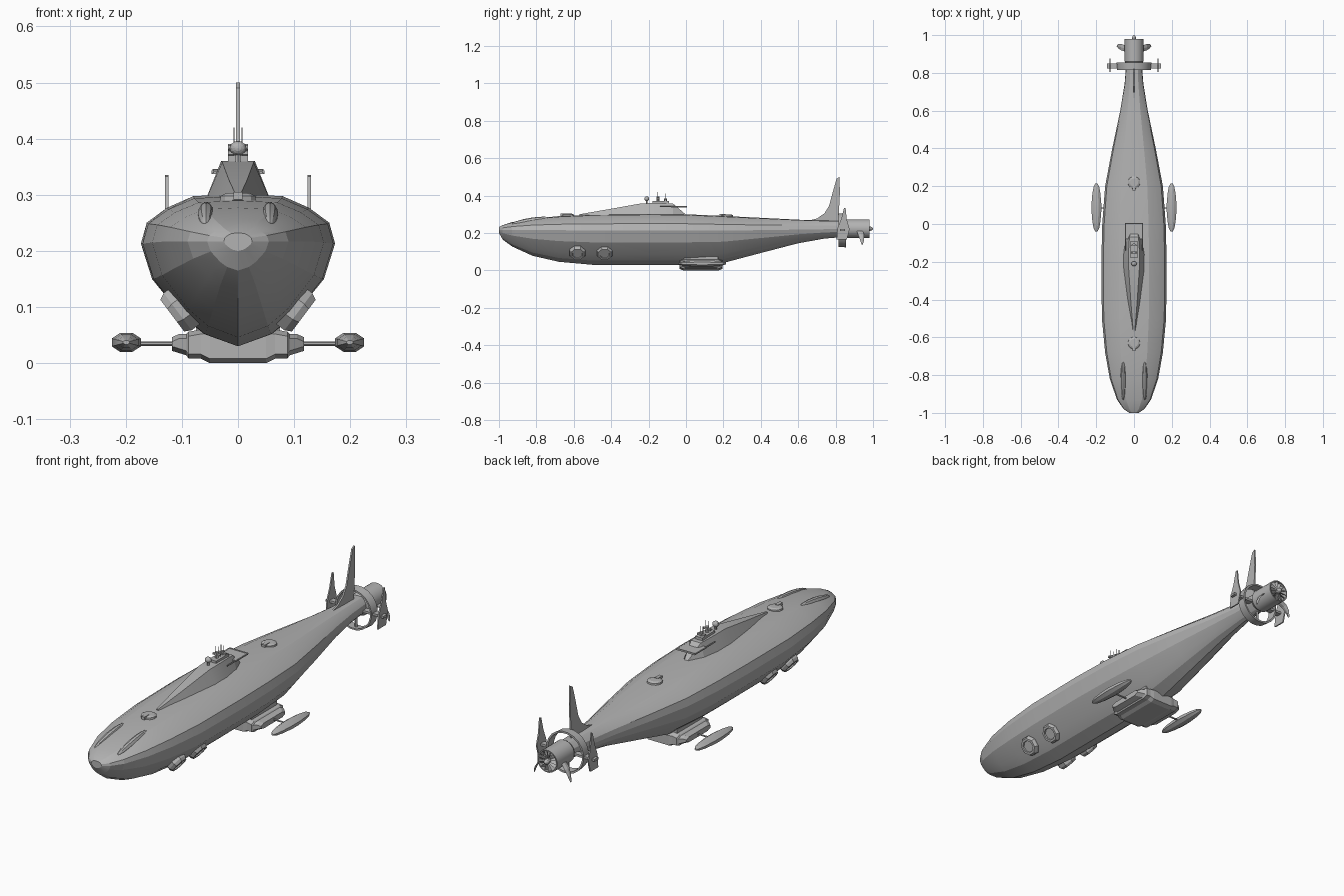
import bpy, bmesh, math
from mathutils import Vector, Matrix

cube = bpy.data.objects.get("Cube")
if cube:
    bpy.data.objects.remove(cube)

grey = bpy.data.materials.new("hull grey")
grey.use_nodes = True
grey.diffuse_color = (0.45, 0.45, 0.45, 1)
grey.node_tree.nodes["Principled BSDF"].inputs["Base Color"].default_value = (0.45, 0.45, 0.45, 1)


def finish(name, bm, matrix=None, smooth=None):
    if matrix:
        bm.transform(matrix)
    bmesh.ops.recalc_face_normals(bm, faces=bm.faces)
    mesh = bpy.data.meshes.new(name)
    bm.to_mesh(mesh)
    bm.free()
    mesh.materials.append(grey)
    ob = bpy.data.objects.new(name, mesh)
    bpy.context.collection.objects.link(ob)
    if smooth:
        bpy.ops.object.select_all(action='DESELECT')
        ob.select_set(True)
        bpy.context.view_layer.objects.active = ob
        bpy.ops.object.shade_smooth_by_angle(angle=math.radians(smooth))
    return ob


def loft(name, rings, matrix=None, smooth=None, closed=False):
    """Skin closed rings of points; closed joins the last ring to the first."""
    bm = bmesh.new()
    vs = [[bm.verts.new(p) for p in r] for r in rings]
    n = len(vs[0])
    pairs = list(zip(vs, vs[1:]))
    if closed:
        pairs.append((vs[-1], vs[0]))
    else:
        bm.faces.new(vs[0])
        bm.faces.new(vs[-1])
    for a, b in pairs:
        for i in range(n):
            j = (i + 1) % n
            bm.faces.new((a[i], a[j], b[j], b[i]))
    return finish(name, bm, matrix, smooth)


def lathe(name, profile, sides, matrix, smooth=None, closed=False):
    """Turn (radius, height) pairs about local z."""
    turns = [math.tau * (i + 0.5) / sides for i in range(sides)]
    rings = [[(r * math.cos(t), r * math.sin(t), h) for t in turns] for r, h in profile]
    return loft(name, rings, matrix, smooth, closed)


def box(name, x, y, z):
    rings = [[(x[0], y[0], h), (x[1], y[0], h), (x[1], y[1], h), (x[0], y[1], h)] for h in z]
    return loft(name, rings)


def rod(name, a, b, r, sides=6):
    a, b = Vector(a), Vector(b)
    m = Matrix.Translation(a) @ (b - a).to_track_quat('Z', 'Y').to_matrix().to_4x4()
    return lathe(name, [(r, 0), (r, (b - a).length)], sides, m)


def ball(name, centre, size, segs=12, rings=8, tilt=0, smooth=None):
    bm = bmesh.new()
    bmesh.ops.create_uvsphere(bm, u_segments=segs, v_segments=rings, radius=1)
    bm.transform(Matrix.Rotation(math.pi / 2, 4, 'X'))
    m = Matrix.Translation(centre) @ Matrix.Rotation(tilt, 4, 'X') @ Matrix.Diagonal((*size, 1))
    return finish(name, bm, m, smooth)


def fin(name, outline, x, t):
    """Flat fin from a (y, z) outline."""
    return loft(name, [[(x + s * t / 2, y, z) for y, z in outline] for s in (-1, 1)])


def along_y(y, z):
    return Matrix.Translation((0, y, z)) @ Matrix.Rotation(-math.pi / 2, 4, 'X')


# Hull: one section shape scaled at stations of (y, half width, top, widest, bottom)
section = [(0, 1), (0.46, 0.95), (0.73, 0.72), (0.94, 0.42), (1, 0),
           (0.885, -0.345), (0.58, -0.7), (0.35, -0.88), (0, -1)]
stations = [(-1, 0.025, 0.232, 0.217, 0.2), (-0.98, 0.055, 0.242, 0.217, 0.165),
            (-0.93, 0.09, 0.258, 0.217, 0.128), (-0.82, 0.128, 0.277, 0.217, 0.078),
            (-0.68, 0.153, 0.29, 0.215, 0.046), (-0.5, 0.17, 0.298, 0.213, 0.03),
            (-0.2, 0.173, 0.302, 0.213, 0.03), (0.0, 0.168, 0.3, 0.213, 0.03),
            (0.2, 0.153, 0.291, 0.213, 0.04), (0.4, 0.115, 0.281, 0.215, 0.093),
            (0.6, 0.073, 0.271, 0.218, 0.145), (0.74, 0.05, 0.266, 0.22, 0.17),
            (0.86, 0.04, 0.265, 0.222, 0.18)]
hull = []
for y, w, top, mid, low in stations:
    half = [(u * w, y, mid + v * (top - mid if v > 0 else mid - low)) for u, v in section]
    hull.append(half + [(-x, y, z) for x, y, z in half[-2:0:-1]])
loft("hull", hull, smooth=15)

# Sail: stations of (y, base half width, top half width, top height)
sail = []
for y, b, t, h in [(-0.57, 0.008, 0.004, 0.3), (-0.42, 0.036, 0.016, 0.326),
                   (-0.24, 0.06, 0.028, 0.358), (-0.16, 0.06, 0.03, 0.36),
                   (-0.07, 0.045, 0.024, 0.357), (0.0, 0.018, 0.008, 0.298)]:
    sail.append([(-b, y, 0.285), (-t, y, h), (t, y, h), (b, y, 0.285)])
loft("sail", sail, smooth=15)

# Bridge platform with raised rim
box("bridge_platform", (-0.047, 0.047), (-0.08, 0.005), (0.337, 0.342))
for s in (-1, 1):
    rod("platform_rail", (s * 0.045, -0.14, 0.341), (s * 0.045, 0.005, 0.341), 0.003)
rod("platform_back_rail", (-0.045, 0.003, 0.343), (0.045, 0.003, 0.343), 0.003)

# Deck instruments and masts
rod("lookout_post", (0, -0.21, 0.355), (0, -0.21, 0.375), 0.005)
ball("lookout_ball", (0, -0.21, 0.383), (0.015, 0.013, 0.013))
box("mast_base", (-0.018, 0.018), (-0.18, -0.09), (0.357, 0.37))
for y, h in [(-0.15, 0.395), (-0.11, 0.385)]:
    rod("periscope", (0, y, 0.36), (0, y, h), 0.008, 8)
    rod("periscope_arm", (-0.018, y, h - 0.01), (0.018, y, h - 0.01), 0.006)
    for s in (-1, 1):
        rod("aerial", (s * 0.007, y, 0.36), (s * 0.007, y, h + 0.025), 0.0012)

# Round deck hatches with a small hinge block
for y, z in [(-0.63, 0.292), (0.22, 0.289)]:
    lathe("deck_hatch", [(0.034, -0.012), (0.032, 0.006), (0.022, 0.011)], 12,
          Matrix.Translation((0, y, z)))
    box("hatch_hinge", (-0.008, 0.008), (y - 0.042, y - 0.01), (z, z + 0.013))

for s in (-1, 1):
    # Bow blisters
    ball("bow_blister", (s * 0.057, -0.83, 0.263), (0.015, 0.105, 0.018), 10, 8, 0.16, 30)

    # Octagonal side ports on the lower hull
    for y in (-0.58, -0.435):
        m = Matrix.Translation((s * 0.098, y, 0.099)) @ Vector((s * 0.8, 0, -0.6)).to_track_quat('Z', 'Y').to_matrix().to_4x4()
        lathe("side_port", [(0.045, -0.03), (0.045, 0.012), (0.038, 0.024), (0.028, 0.024),
                            (0.026, 0.018)], 8, m)

    # Outrigger floats
    rod("float_strut", (s * 0.1, 0.085, 0.035), (s * 0.2, 0.085, 0.035), 0.004)
    lathe("outrigger_float", [(0.006, -0.128), (0.016, -0.11), (0.023, -0.075), (0.028, -0.02),
                              (0.028, 0.02), (0.023, 0.075), (0.016, 0.11), (0.006, 0.128)], 8,
          along_y(0.087, 0.037) @ Matrix.Translation((s * 0.199, 0, 0)) @ Matrix.Diagonal((1, 0.66, 1, 1)), 30)

# Stepped keel module, thinning towards both sides
keel = []
for x, y, low, high in [(0.118, 0.085, 0.022, 0.046), (0.105, 0.095, 0.018, 0.052),
                        (0.092, 0.105, 0.014, 0.052), (0.088, 0.112, 0.008, 0.056),
                        (0.066, 0.112, 0.008, 0.06), (0.05, 0.115, 0.0, 0.06)]:
    keel.append([(x, 0.08 - y, low + 0.008), (x, 0.08 - y + 0.02, low), (x, 0.08 + y - 0.02, low),
                 (x, 0.08 + y, low + 0.008), (x, 0.08 + y, high - 0.008), (x, 0.08 + y - 0.02, high),
                 (x, 0.08 - y + 0.02, high), (x, 0.08 - y, high - 0.008)])
loft("keel_module", keel + [[(-x, y, z) for x, y, z in r] for r in keel[::-1]])
box("keel_saddle", (-0.075, 0.075), (-0.01, 0.17), (0.03, 0.075))

# Tall tail fin
fin("tail_fin", [(0.64, 0.262), (0.7, 0.277), (0.74, 0.305), (0.765, 0.345), (0.785, 0.42),
                 (0.805, 0.49), (0.82, 0.5), (0.823, 0.42), (0.815, 0.262)], 0, 0.007)

# Open tail ring with spokes and end-plate fins
lathe("tail_ring", [(0.09, -0.02), (0.093, 0.02), (0.085, 0.02), (0.083, -0.02)], 20,
      along_y(0.835, 0.215), 30, True)
for s in (-1, 1):
    box("stabiliser", sorted((s * 0.03, s * 0.143)), (0.824, 0.85), (0.21, 0.22))
    fin("end_fin", [(0.805, 0.165), (0.81, 0.225), (0.83, 0.275), (0.845, 0.333), (0.853, 0.335),
                    (0.86, 0.27), (0.875, 0.22), (0.86, 0.165)], s * 0.127, 0.006)
rod("ring_lower_spoke", (0, 0.835, 0.13), (0, 0.835, 0.19), 0.006)

# Jet shroud, hub and fan blades
lathe("jet_shroud", [(0.036, -0.075), (0.05, -0.055), (0.05, 0.065), (0.045, 0.065), (0.043, 0.03),
                     (0.01, 0.03)], 20, along_y(0.915, 0.223), 30)
lathe("jet_hub", [(0.012, -0.03), (0.012, 0.02), (0.008, 0.03), (0.002, 0.035)], 10,
      along_y(0.965, 0.223), 30)
for i in range(14):
    a = math.tau * i / 14
    blade = [[(r, -w, 0.004), (r, w, -0.012), (r, w, -0.014), (r, -w, 0.002)]
             for r, w in ((0.008, 0.002), (0.046, 0.006))]
    loft("fan_blade", blade, along_y(0.975, 0.223) @ Matrix.Rotation(a, 4, 'Z'))

# Swept finlets drooping from the shroud
for s in (-1, 1):
    rings = []
    for x, z, front, back in [(0.044, 0.212, 0.912, 0.945), (0.068, 0.19, 0.92, 0.953),
                              (0.083, 0.165, 0.93, 0.953), (0.09, 0.14, 0.938, 0.946)]:
        rings.append([(s * x, front, z), (s * (x + 0.002), (front + back) / 2, z + 0.002),
                      (s * x, back, z), (s * (x - 0.002), (front + back) / 2, z - 0.002)])
    loft("jet_finlet", rings)
